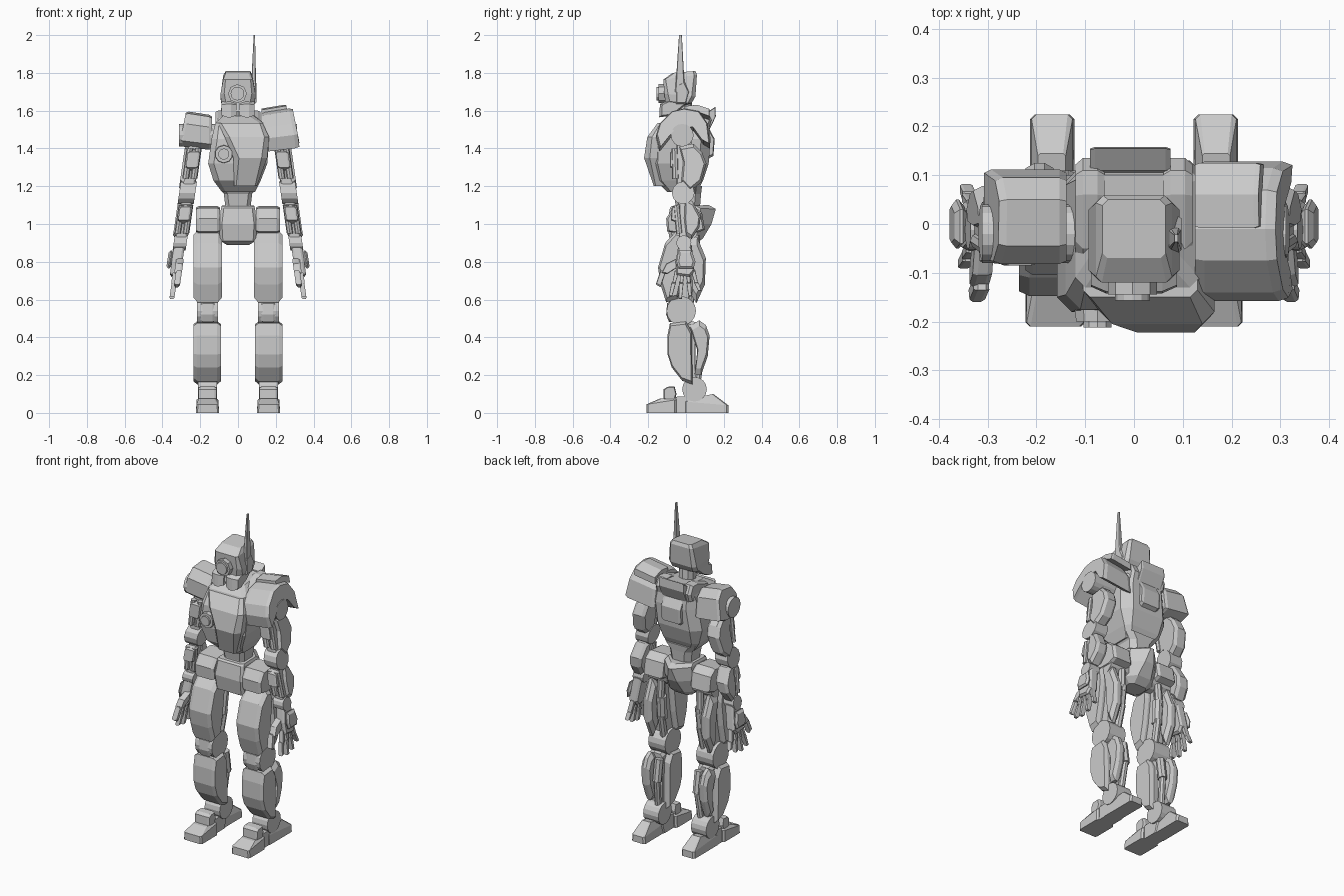
import bpy, bmesh
from mathutils import Vector, Matrix


def finish(name, bm, mirror, lean):
    if lean:  # arms hang slightly outward
        for v in bm.verts:
            v.co.x += 0.232 + 0.145 * (1.4 - v.co.z)
    bmesh.ops.recalc_face_normals(bm, faces=bm.faces)
    me = bpy.data.meshes.new(name)
    bm.to_mesh(me)
    bm.free()
    ob = bpy.data.objects.new(name, me)
    bpy.context.collection.objects.link(ob)
    if mirror:
        ob.modifiers.new("Mirror", 'MIRROR').use_mirror_merge = False
    return ob


def skin(name, rings, mirror, lean=False):
    bm = bmesh.new()
    vs = [[bm.verts.new(p) for p in r] for r in rings]
    n = len(vs[0])
    for a, b in zip(vs, vs[1:]):
        for i in range(n):
            j = (i + 1) % n
            bm.faces.new((a[i], a[j], b[j], b[i]))
    bm.faces.new(vs[0])
    bm.faces.new(vs[-1])
    return finish(name, bm, mirror, lean)


def prism(name, pts, x0, x1, c=0.02, s=0.8, mirror=True, lean=False):
    """Side profile (y, z) extruded along x with bevelled side caps."""
    cy = sum(p[0] for p in pts) / len(pts)
    cz = sum(p[1] for p in pts) / len(pts)
    ring = lambda x, k: [(x, cy + (y - cy) * k, cz + (z - cz) * k) for y, z in pts]
    return skin(name, [ring(x0, s), ring(x0 + c, 1), ring(x1 - c, 1), ring(x1, s)], mirror, lean)


def loft(name, secs, mirror=False, lean=False):
    """Stack of eight-sided sections: x0, x1, front, back, z front, z back, chamfers."""
    rings = []
    for x0, x1, f, b, zf, zb, cf, cb in secs:
        xy = [(x0 + cf, f), (x1 - cf, f), (x1, f + cf), (x1, b - cb),
              (x1 - cb, b), (x0 + cb, b), (x0, b - cb), (x0, f + cf)]
        rings.append([(x, y, zf + (zb - zf) * (y - f) / (b - f)) for x, y in xy])
    return skin(name, rings, mirror, lean)


def rod(name, p, q, r, n=8, mirror=True, lean=False, r2=None):
    p, q = Vector(p), Vector(q)
    bm = bmesh.new()
    m = Matrix.Translation((p + q) / 2) @ (q - p).to_track_quat('Z', 'Y').to_matrix().to_4x4()
    bmesh.ops.create_cone(bm, cap_ends=True, segments=n, radius1=r,
                          radius2=r if r2 is None else r2, depth=(q - p).length, matrix=m)
    return finish(name, bm, mirror, lean)


def disc(name, y, z, r, x0, x1, n=16, lean=False):
    return rod(name, (x0, y, z), (x1, y, z), r, n, True, lean)


def tilt(ob):
    """Lift the outer side of a shoulder part and lean its outer wall inward."""
    for v in ob.data.vertices:
        side = 1 if v.co.x > 0 else -1
        out = abs(v.co.x) - .21
        if out > 0:
            v.co.x -= side * max(0, v.co.z - 1.42) * .2
        v.co.z += .12 * out


# Head, eye, cheeks and horn
loft("helmet", [(-.05, .05, -.12, .0, 1.595, 1.63, .015, .02), (-.09, .09, -.11, .03, 1.65, 1.64, .025, .02),
                (-.093, .093, -.115, .05, 1.69, 1.675, .02, .02), (-.078, .078, -.12, .058, 1.765, 1.79, .012, .015),
                (-.065, .065, -.07, .05, 1.80, 1.81, .01, .012)])
rod("eye_housing", (-.003, -.10, 1.69), (-.003, -.145, 1.69), .05, 8, False)
rod("eye_lens", (-.003, -.14, 1.69), (-.003, -.157, 1.69), .036, 12, False)
prism("cheek", [(-.142, 1.565), (-.138, 1.635), (-.05, 1.675), (.02, 1.65), (-.04, 1.60), (-.1, 1.57)], .008, .088, .03, .8)
prism("ear_block", [(-.055, 1.63), (-.055, 1.74), (-.01, 1.76), (.02, 1.70), (.0, 1.63)], .06, .097, .015, .8, False)
loft("horn", [(.065, .097, -.058, -.005, 1.70, 1.70, .005, .005), (.072, .095, -.052, -.01, 1.78, 1.78, .004, .004),
              (.083, .09, -.037, -.022, 2.0, 2.0, .001, .001)])
rod("neck", (0, -.01, 1.5), (0, -.02, 1.66), .05, 10, False)

# Chest, collar and back
loft("chest", [(-.085, .09, -.10, .06, 1.17, 1.17, .02, .02), (-.13, .12, -.16, .09, 1.23, 1.23, .03, .03),
               (-.158, .155, -.18, .12, 1.32, 1.32, .03, .05), (-.14, .165, -.175, .13, 1.45, 1.45, .03, .05),
               (-.12, .135, -.13, .12, 1.535, 1.535, .02, .03), (-.08, .08, -.07, .10, 1.57, 1.59, .02, .02)])
loft("front_chest_plate", [(-.02, .10, -.17, -.04, 1.2, 1.2, .01, .01), (-.025, .155, -.222, -.04, 1.35, 1.35, .03, .01),
                           (-.07, .165, -.205, -.04, 1.46, 1.46, .025, .01), (-.105, .13, -.15, -.04, 1.535, 1.535, .015, .01)])
rod("chest_port_ring", (-.075, -.14, 1.37), (-.075, -.2, 1.37), .052, 10, False, r2=.046)
rod("chest_port_core", (-.075, -.19, 1.37), (-.075, -.212, 1.37), .03, 10, False)
prism("collar", [(-.08, 1.53), (-.05, 1.56), (.06, 1.60), (.11, 1.60), (.135, 1.55), (.12, 1.5), (.05, 1.48)],
      .06, .12, .015, .85)
prism("back_collar", [(.08, 1.5), (.11, 1.59), (.155, 1.62), (.158, 1.57), (.125, 1.5)], -.09, .075, .01, .9, False)
prism("backpack", [(.09, 1.33), (.09, 1.5), (.125, 1.5), (.152, 1.45), (.145, 1.36)], -.065, .065, .015, .85, False)

# Waist and pelvis
loft("waist", [(-.075, .075, -.06, .08, 1.04, 1.04, .02, .03), (-.068, .068, -.055, .075, 1.1, 1.1, .02, .03),
               (-.075, .075, -.065, .08, 1.16, 1.16, .02, .03), (-.105, .105, -.09, .085, 1.2, 1.2, .02, .03)])
loft("pelvis", [(-.06, .06, -.05, .05, .89, .89, .02, .02), (-.095, .095, -.085, .09, .91, .925, .015, .05),
                (-.1, .1, -.10, .135, 1.0, 1.0, .015, .07), (-.09, .09, -.085, .158, 1.085, 1.08, .015, .08),
                (-.085, .085, -.075, .12, 1.095, 1.10, .015, .07)])
prism("hip_guard", [(-.10, .96), (-.105, 1.03), (-.07, 1.085), (.04, 1.095), (.085, 1.06), (.10, .97),
                    (.05, .95), (-.04, .95)], .095, .222, .015, .9)
disc("hip_joint", 0, .97, .065, .075, .215, 12)

# Legs
prism("thigh_front", [(-.05, .965), (-.11, .90), (-.148, .77), (-.135, .68), (-.105, .585), (-.045, .60),
                      (-.02, .72), (.0, .88), (-.01, .96)], .085, .236, .022, .87)
prism("thigh_core", [(-.05, .95), (.03, .95), (.04, .75), (.01, .55), (-.06, .55)], .12, .2, .015, .85)
prism("thigh_outer_rear", [(.0, .93), (.06, .93), (.105, .82), (.10, .68), (.055, .58), (.03, .62), (.02, .8)],
      .165, .225, .02, .75)
for i, (z0, z1, r) in enumerate([(.94, .80, .022), (.84, .70, .03), (.72, .57, .022)]):
    rod("thigh_piston_%d" % i, (.13, .05, z0), (.135, .055 - .02 * i, z1), r, 8)
disc("knee_joint", -.025, .54, .078, .105, .218)
prism("knee_cap", [(-.105, .52), (-.1, .58), (-.06, .61), (-.04, .55), (-.06, .48), (-.09, .48)], .12, .2, .015, .8)
prism("shin_front", [(-.085, .475), (.0, .485), (.03, .43), (.035, .15), (-.02, .17), (-.075, .24),
                     (-.098, .31), (-.098, .41)], .09, .236, .02, .9)
prism("shin_core", [(-.02, .5), (.05, .48), (.05, .2), (.06, .13), (.0, .13)], .125, .2, .015, .9)
prism("calf", [(.02, .46), (.07, .49), (.105, .465), (.125, .41), (.115, .3), (.08, .2), (.045, .2), (.06, .33)],
      .165, .222, .018, .78)
rod("calf_piston_upper", (.135, .065, .46), (.135, .085, .33), .026)
rod("calf_piston_lower", (.135, .085, .34), (.145, .06, .16), .019)
disc("ankle_joint", .045, .125, .065, .11, .212)

# Feet
loft("toe", [(.1, .222, -.21, -.05, 0, 0, .008, .01), (.104, .22, -.21, -.05, .045, .07, .008, .01),
             (.118, .207, -.14, -.05, .075, .078, .008, .01)], True)
loft("heel", [(.122, .213, -.01, .225, 0, 0, .01, .01), (.126, .21, -.01, .225, .06, .04, .01, .01),
              (.14, .197, .07, .145, .085, .1, .005, .005)], True)
loft("foot_arch", [(.117, .21, -.08, .05, .0, .0, .01, .01), (.12, .205, -.06, .07, .085, .09, .01, .01)], True)
prism("instep", [(-.12, .07), (-.118, .125), (-.10, .138), (-.06, .14), (-.05, .10), (-.06, .065)],
      .113, .21, .012, .85)

# Shoulder guards: small on one side, large on the other
tilt(prism("small_shoulder_guard", [(-.08, 1.43), (-.082, 1.52), (-.045, 1.575), (.05, 1.585), (.095, 1.54),
                                    (.112, 1.42), (.05, 1.40), (-.04, 1.40)], -.308, -.138, .015, .93, False))
tilt(prism("large_shoulder_guard", [(-.14, 1.39), (-.158, 1.46), (-.14, 1.52), (-.075, 1.585), (-.01, 1.60),
                                    (.07, 1.585), (.115, 1.52), (.128, 1.41), (.09, 1.43), (.04, 1.5), (-.05, 1.5),
                                    (-.10, 1.44)], .125, .325, .02, .95, False))
tilt(prism("large_shoulder_top_plate", [(-.008, 1.595), (-.008, 1.615), (.06, 1.622), (.125, 1.6), (.125, 1.56),
                                        (.07, 1.58)], .125, .295, .01, .95, False))
disc("shoulder_joint", -.02, 1.47, .06, .11, .312)

# Arms, drawn around x = 0 and leaned into place
prism("upper_arm_shell", [(-.035, 1.41), (.04, 1.425), (.085, 1.38), (.108, 1.32), (.08, 1.22), (.02, 1.17),
                          (-.025, 1.22), (-.015, 1.33)], -.035, .05, .018, .84, True, True)
prism("upper_arm_core", [(-.05, 1.45), (.03, 1.45), (.02, 1.16), (-.05, 1.16)], -.03, .03, .01, .9, True, True)
for i, x in enumerate((-.022, .022)):
    rod("upper_arm_piston_%d" % i, (x, -.06, 1.4), (x, -.055, 1.24), .018, 8, True, True)
    rod("forearm_piston_%d" % i, (x, -.05, 1.1), (x, -.035, .95), .017, 8, True, True)
prism("upper_arm_clasp", [(-.085, 1.30), (-.085, 1.38), (-.04, 1.4), (-.04, 1.28)], -.035, .03, .01, .85, True, True)
disc("elbow_joint", -.015, 1.165, .06, -.04, .045, 12, True)
prism("forearm_shell", [(-.005, 1.14), (.035, 1.12), (.078, 1.04), (.07, .98), (.03, .92), (.0, .94), (-.01, 1.03)],
      -.035, .045, .018, .8, True, True)
prism("forearm_core", [(-.045, 1.15), (.02, 1.15), (.015, .9), (-.035, .9)], -.028, .028, .01, .9, True, True)
prism("forearm_clasp", [(-.08, 1.02), (-.075, 1.09), (-.03, 1.11), (-.03, 1.0)], -.03, .03, .01, .85, True, True)
disc("wrist_joint", -.012, .9, .04, -.033, .036, 12, True)

# Hands
prism("hand_guard", [(-.04, .86), (.03, .86), (.05, .80), (.04, .765), (-.04, .765), (-.05, .80)],
      .03, .056, .01, .75, True, True)
prism("palm", [(-.04, .89), (.03, .89), (.045, .75), (.02, .72), (-.05, .73), (-.055, .80)],
      -.025, .032, .012, .85, True, True)
for i in range(4):
    y = -.047 + .028 * i
    dy = -.018 + .012 * i
    tip = .615 + (.0, -.012, .0, .03)[i]
    for j, (z0, z1, x) in enumerate([(.755, .685, .006), (.69, tip, .004)]):
        k = dy * j
        prism("finger_%d_%d" % (i, j), [(y + k - .012, z0), (y + k + .012, z0), (y + dy + k + .009, z1),
                                        (y + dy + k - .008, z1)], x - .014, x + .012, .005, .85, True, True)
prism("thumb_base", [(-.045, .82), (-.105, .79), (-.13, .74), (-.10, .735), (-.045, .77)], -.03, .01, .01, .85, True, True)
prism("thumb_tip", [(-.105, .75), (-.135, .755), (-.16, .68), (-.135, .665)], -.03, .002, .008, .8, True, True)
